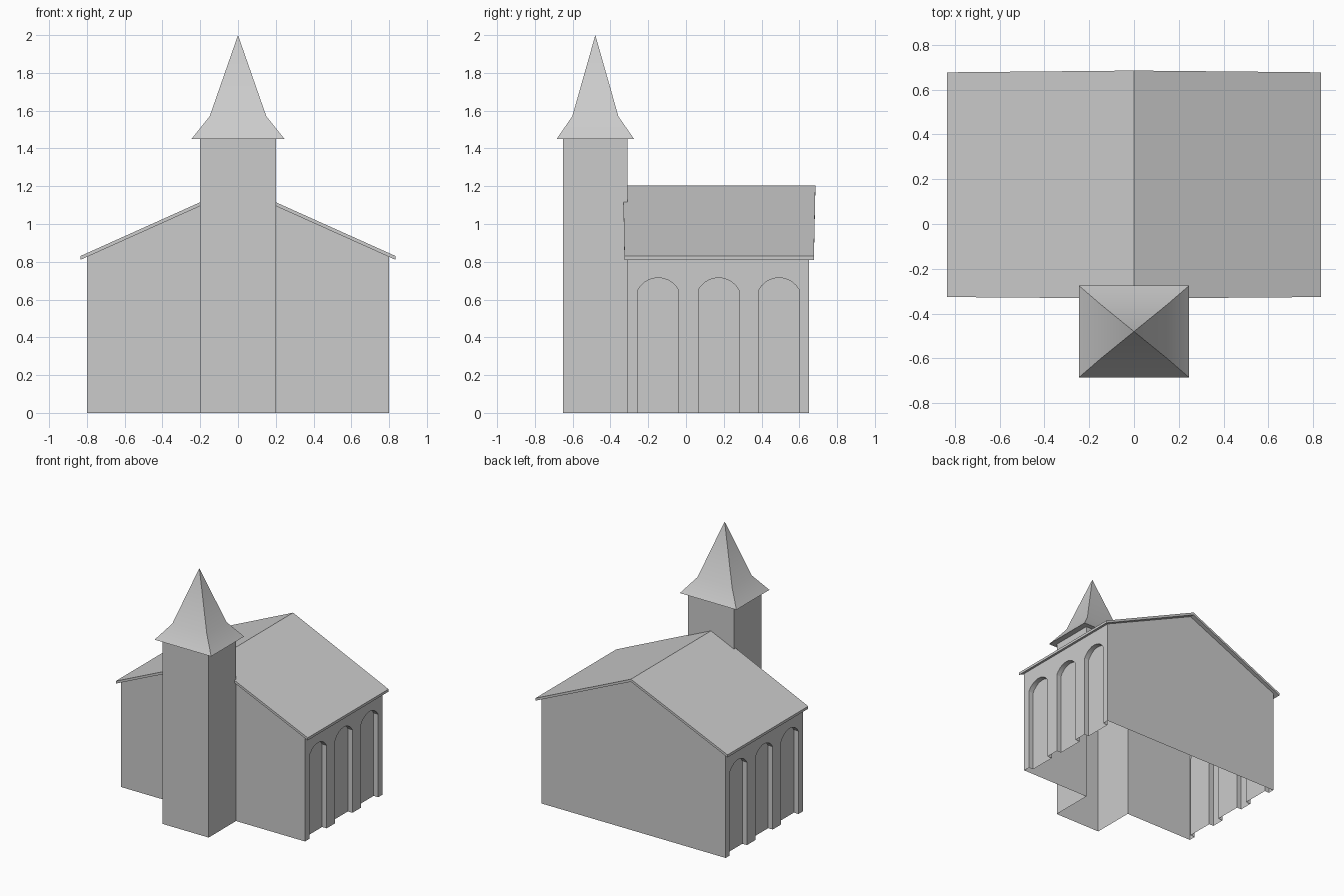
import bpy
import bmesh
from math import asin, sin, cos, radians

cube = bpy.data.objects.get("Cube")
if cube:
    bpy.data.objects.remove(cube)

stone = bpy.data.materials.new("plain_grey")
stone.use_nodes = True
GREY = (0.6, 0.6, 0.6, 1)
stone.diffuse_color = GREY
stone.node_tree.nodes["Principled BSDF"].inputs["Base Color"].default_value = GREY

# Main dimensions
HALF_W, FRONT, BACK = 0.8, -0.31, 0.65
TOWER_W, TOWER_FRONT, TOWER_TOP = 0.2, -0.65, 1.45
EAVE_X, RIDGE, SLOPE, THICK = 0.835, 1.205, 0.449, 0.02


def under(x):
    """Height of the roof underside at x."""
    return RIDGE - THICK - SLOPE * abs(x)


def make(name, faces, smooth=False, recalc=False, extrude=None):
    """Build an object from a list of polygons, welding shared corners."""
    bm = bmesh.new()
    for pts in faces:
        bm.faces.new([bm.verts.new(p) for p in pts])
    bmesh.ops.remove_doubles(bm, verts=bm.verts[:], dist=0.0001)
    if extrude:
        out = bmesh.ops.extrude_face_region(bm, geom=bm.faces[:], use_keep_orig=True)
        moved = [v for v in out["geom"] if isinstance(v, bmesh.types.BMVert)]
        bmesh.ops.translate(bm, verts=moved, vec=extrude)
    if recalc:
        bmesh.ops.recalc_face_normals(bm, faces=bm.faces[:])
    mesh = bpy.data.meshes.new(name)
    bm.to_mesh(mesh)
    bm.free()
    mesh.materials.append(stone)
    obj = bpy.data.objects.new(name, mesh)
    bpy.context.collection.objects.link(obj)
    if smooth:
        bpy.ops.object.select_all(action="DESELECT")
        obj.select_set(True)
        bpy.context.view_layer.objects.active = obj
        bpy.ops.object.shade_smooth_by_angle(angle=radians(30))
    return obj


def arch(y0, y1, spring=0.65, rise=0.065, steps=10):
    """Outline of an arched niche from one foot to the other, as (y, z)."""
    half, mid = (y1 - y0) / 2, (y0 + y1) / 2
    r = (half * half + rise * rise) / (2 * rise)
    a = asin(half / r)
    angles = [a * (2 * i / steps - 1) for i in range(steps + 1)]
    curve = [(mid + r * sin(t), spring + rise - r + r * cos(t)) for t in angles]
    return [(y0, 0)] + curve + [(y1, 0)]


# Side walls with three recessed arched niches
niches = [arch(-0.255 + 0.32 * i, -0.04 + 0.32 * i) for i in range(3)]
INNER = HALF_W - 0.04
for side, label in ((1, "left"), (-1, "right")):
    def poly(x, outline):
        pts = [(side * x, y, z) for y, z in outline]
        return pts[::side]

    top = under(HALF_W)
    outline = [(FRONT, 0)] + sum(niches, []) + [(BACK, 0), (BACK, top), (FRONT, top)]
    faces = [poly(HALF_W, outline)]
    for n in niches:
        faces.append(poly(INNER, n[::-1]))
        for (ya, za), (yb, zb) in zip(n, n[1:]):
            quad = [(side * HALF_W, yb, zb), (side * HALF_W, ya, za),
                    (side * INNER, ya, za), (side * INNER, yb, zb)]
            faces.append(quad[::side])
    make(label + "_wall", faces, smooth=True)

    # Front wall beside the tower
    front = [(side * x, FRONT, z) for x, z in (
        (TOWER_W, 0), (HALF_W, 0), (HALF_W, top), (TOWER_W, under(TOWER_W)))]
    make(label + "_front_wall", [front[::side]])

# Back gable wall
make("back_wall", [[(HALF_W, BACK, 0), (-HALF_W, BACK, 0),
                    (-HALF_W, BACK, under(HALF_W)), (0, BACK, under(0)),
                    (HALF_W, BACK, under(HALF_W))]])

# Tower shell, open towards the hall below the roof
T, F, H = TOWER_W, TOWER_FRONT, TOWER_TOP
make("tower", [
    [(-T, F, 0), (T, F, 0), (T, F, H), (-T, F, H)],
    [(T, F, 0), (T, FRONT, 0), (T, FRONT, H), (T, F, H)],
    [(-T, FRONT, 0), (-T, F, 0), (-T, F, H), (-T, FRONT, H)],
    [(T, FRONT, under(T)), (0, FRONT, under(0)), (-T, FRONT, under(T)),
     (-T, FRONT, H), (T, FRONT, H)],
])

# Roof slab, notched around the tower
plan = [(0, FRONT), (T, FRONT), (T, -0.331), (EAVE_X, -0.326),
        (EAVE_X, 0.677), (0, 0.685)]
halves = [[(s * x, y, RIDGE - SLOPE * x) for x, y in plan][::s] for s in (1, -1)]
make("roof", halves, recalc=True, extrude=(0, 0, -THICK))

# Flared spire
CY = -0.48


def ring(hx, hy, z):
    return [(sx * hx, CY + sy * hy, z)
            for sx, sy in ((-1, -1), (1, -1), (1, 1), (-1, 1))]


base, waist, apex = ring(0.246, 0.205, H), ring(0.15, 0.122, 1.57), (0, CY, 2)
spire = [base[::-1]]
for i in range(4):
    j = (i + 1) % 4
    spire.append([base[i], base[j], waist[j], waist[i]])
    spire.append([waist[i], waist[j], apex])
make("spire", spire, smooth=True)
